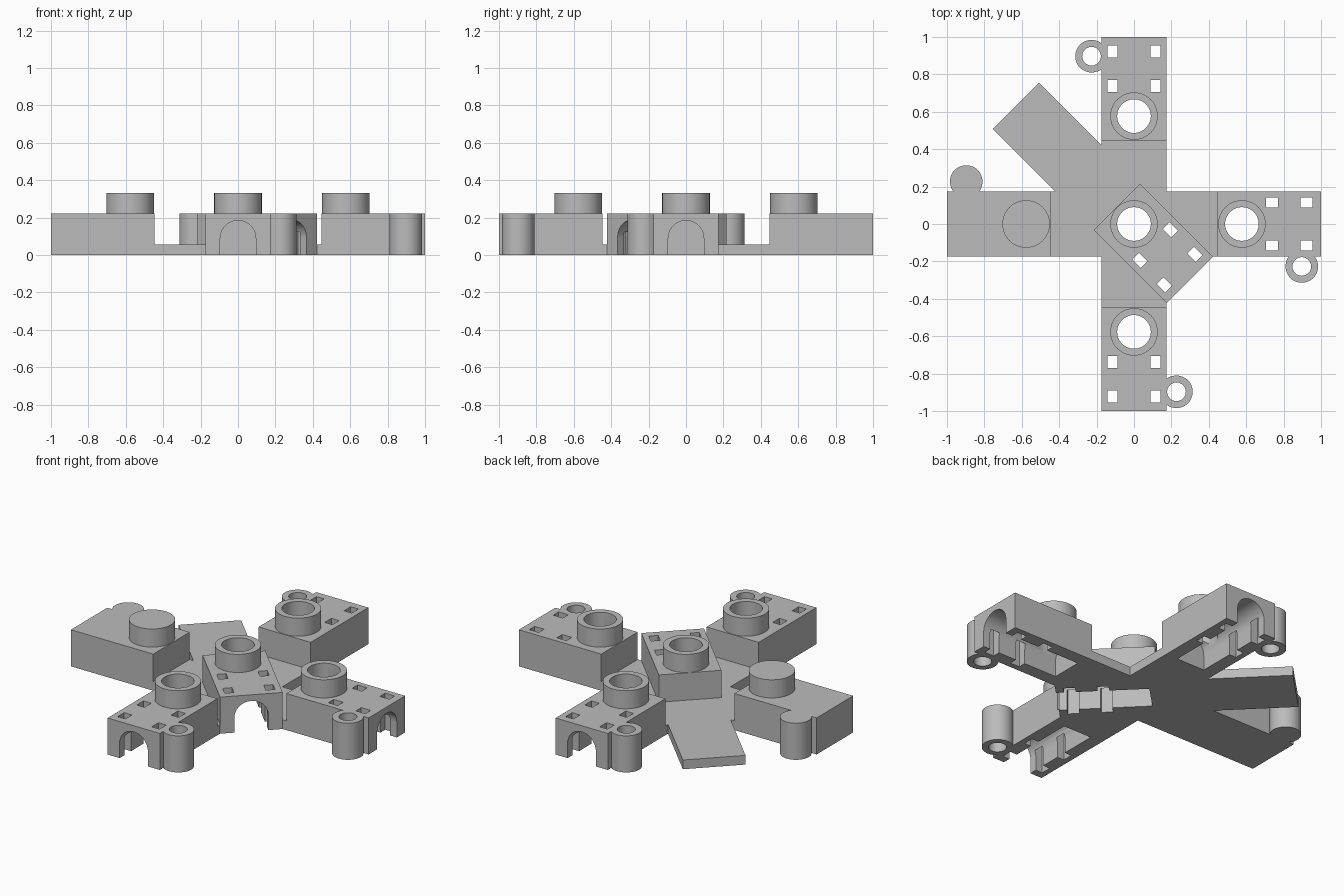
import bpy, bmesh, math
from mathutils import Matrix, Vector

cube = bpy.data.objects.get("Cube")
if cube:
    bpy.data.objects.remove(cube, do_unlink=True)

grey = bpy.data.materials.new("mid grey")
grey.use_nodes = True
grey.diffuse_color = (0.5, 0.5, 0.5, 1)
grey.node_tree.nodes["Principled BSDF"].inputs["Base Color"].default_value = (0.5, 0.5, 0.5, 1)

# Shared sizes
HALF, HEIGHT, PLATE = 0.175, 0.222, 0.056
INNER, OUTER, BOSS = 0.447, 1.0, 0.577
BORE = 0.09


def to_object(name, bm, place):
    bm.transform(place)
    bmesh.ops.recalc_face_normals(bm, faces=bm.faces)
    mesh = bpy.data.meshes.new(name)
    bm.to_mesh(mesh)
    bm.free()
    mesh.materials.append(grey)
    obj = bpy.data.objects.new(name, mesh)
    bpy.context.collection.objects.link(obj)
    return obj


def prism(name, outline, depth, place):
    """Extrude a closed outline by the depth vector."""
    bm = bmesh.new()
    face = bm.faces.new([bm.verts.new(p) for p in outline])
    grown = bmesh.ops.extrude_face_region(bm, geom=[face])["geom"]
    verts = [g for g in grown if isinstance(g, bmesh.types.BMVert)]
    bmesh.ops.translate(bm, verts=verts, vec=Vector(depth))
    return to_object(name, bm, place)


def box(name, x0, x1, y0, y1, z0, z1, place):
    return prism(name, [(x0, y0, z0), (x1, y0, z0), (x1, y1, z0), (x0, y1, z0)],
                 (0, 0, z1 - z0), place)


def rod(name, x, y, r, z0, z1, place, sides=48):
    ring = [(x + r * math.cos(math.tau * i / sides),
             y + r * math.sin(math.tau * i / sides), z0) for i in range(sides)]
    return prism(name, ring, (0, 0, z1 - z0), place)


def combine(body, other, operation):
    """Boolean the other part into the body, then discard it."""
    mod = body.modifiers.new("cut", 'BOOLEAN')
    mod.operation, mod.solver, mod.object = operation, 'EXACT', other
    graph = bpy.context.evaluated_depsgraph_get()
    mesh = bpy.data.meshes.new_from_object(body.evaluated_get(graph))
    body.modifiers.clear()
    body.data = mesh
    bpy.data.objects.remove(other, do_unlink=True)


def module(name, place, ring_side=0, extras=()):
    """Block with raised collar, arched tunnel, slots and optional side ring."""
    body = box(name, INNER, OUTER, -HALF, HALF, 0, HEIGHT, place)
    adds = [rod("collar", BOSS, 0, 0.127, 0.1, 0.332, place), *extras]
    cuts = [rod("bore", BOSS, 0, BORE, -0.1, 0.5, place)]
    if ring_side:
        adds.append(rod("ring", 0.897, 0.227 * ring_side, 0.087, 0, HEIGHT, place))
        cuts.append(rod("ring_bore", 0.897, 0.227 * ring_side, 0.05, -0.1, 0.5, place, 24))
    # Arched tunnel open at the outer end and underneath
    start, half, spring = BOSS - BORE - 0.003, 0.095, 0.09
    arch = [(start, half * math.cos(math.pi * i / 24),
             spring + half * math.sin(math.pi * i / 24)) for i in range(25)]
    arch += [(start, -half, -0.1), (start, half, -0.1)]
    cuts.append(prism("tunnel", arch, (0.7, 0, 0), place))
    # Four vertical slots
    for x in (0.737, 0.922):
        for y in (-0.115, 0.115):
            cuts.append(box("slot", x - 0.032, x + 0.032, y - 0.026, y + 0.026, -0.1, 0.5, place))
    for part in adds:
        combine(body, part, 'UNION')
    for part in cuts:
        combine(body, part, 'DIFFERENCE')
    return body


def turn(degrees):
    return Matrix.Rotation(math.radians(degrees), 4, 'Z')


# Four outer arms, rings alternating sides
parts = [module(name, turn(angle), side) for name, angle, side in (
    ("left_arm", 0, -1), ("back_arm", 90, 1), ("right_arm", 180, -1), ("front_arm", 270, 1))]

# Thin crossing base plates and diagonal tongue, joined to the turned centre block
plates = [box("plate", -INNER, INNER, -HALF, HALF, 0, PLATE, turn(a)) for a in (0, 90)]
plates.append(box("tongue", 0, 0.893, -HALF, HALF, 0, PLATE, turn(135)))
parts.append(module("centre_block_and_base", turn(-45) @ Matrix.Translation((-BOSS, 0, 0)),
                    extras=plates))

# Smooth round walls, keep hard edges
bpy.ops.object.select_all(action='DESELECT')
for obj in parts:
    obj.select_set(True)
bpy.context.view_layer.objects.active = parts[0]
bpy.ops.object.shade_smooth_by_angle(angle=math.radians(30))
